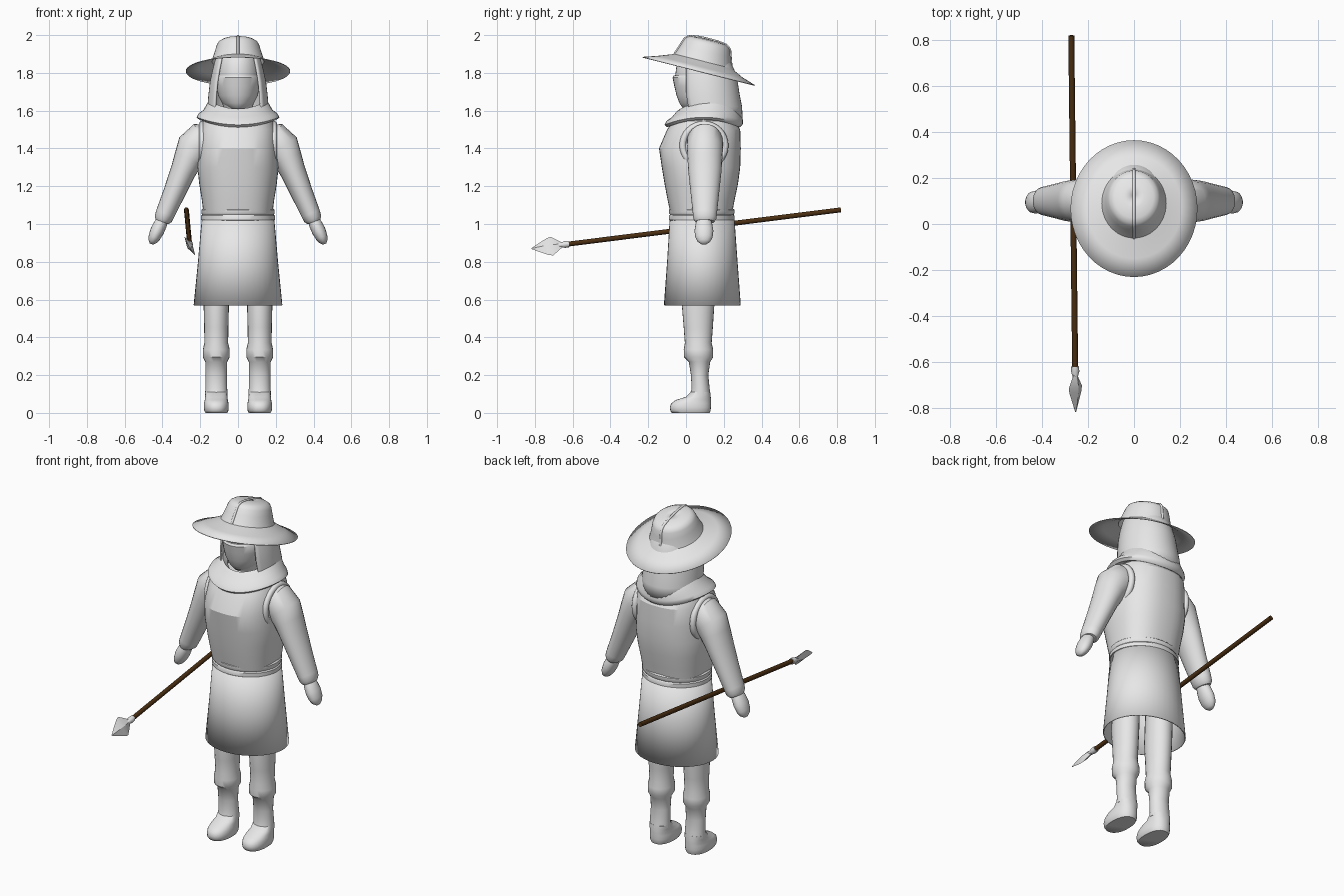
import bpy
import bmesh
from math import sin, cos, pi, radians, copysign
from mathutils import Vector, Matrix

default_cube = bpy.data.objects.get("Cube")
if default_cube:
    bpy.data.objects.remove(default_cube, do_unlink=True)


def make_material(name, colour):
    material = bpy.data.materials.new(name)
    material.use_nodes = True
    material.diffuse_color = colour
    material.node_tree.nodes["Principled BSDF"].inputs["Base Color"].default_value = colour
    return material


GREY = make_material("light grey", (0.8, 0.8, 0.8, 1))
BROWN = make_material("dark brown wood", (0.07, 0.028, 0.006, 1))


def finish(obj, material, angle, thickness=0):
    obj.data.materials.append(material)
    bpy.ops.object.select_all(action="DESELECT")
    obj.select_set(True)
    bpy.context.view_layer.objects.active = obj
    bpy.ops.object.shade_smooth_by_angle(angle=radians(angle))
    if thickness:
        shell = obj.modifiers.new("thickness", "SOLIDIFY")
        shell.thickness = thickness
    return obj


def loft(name, rings, sides=32, material=GREY, angle=40, power=2, gap=0,
         caps=True, thickness=0, matrix=None, drape=0):
    """Skin elliptical rings, each given as centre, first axis, second axis."""
    bm = bmesh.new()
    start = -pi / 2 + gap
    sweep = 2 * pi - 2 * gap
    count = sides + 1 if gap else sides
    rows = []
    for centre, u, v in rings:
        row = []
        for i in range(count):
            a = start + sweep * i / sides
            c = copysign(abs(cos(a)) ** (2 / power), cos(a))
            s = copysign(abs(sin(a)) ** (2 / power), sin(a))
            point = Vector(centre) + Vector(u) * c + Vector(v) * s
            point.z -= drape * s * s
            row.append(bm.verts.new(point))
        rows.append(row)
    for low, high in zip(rows, rows[1:]):
        for i in range(sides):
            j = (i + 1) % count
            bm.faces.new((low[i], low[j], high[j], high[i]))
    if caps and not gap:
        bm.faces.new(rows[0][::-1])
        bm.faces.new(rows[-1])
        bmesh.ops.recalc_face_normals(bm, faces=bm.faces)
    if matrix:
        bm.transform(matrix)
    mesh = bpy.data.meshes.new(name)
    bm.to_mesh(mesh)
    bm.free()
    obj = bpy.data.objects.new(name, mesh)
    bpy.context.collection.objects.link(obj)
    return finish(obj, material, angle, thickness)


def levels(rows, x=0):
    """Horizontal rings from height, half width, front y and back y."""
    return [((x, (front + back) / 2, z), (w, 0, 0), (0, (back - front) / 2, 0))
            for z, w, front, back in rows]


def limb(rows, side, y):
    """Rings across a path in the xz plane: x, z, radius in plane, radius along y."""
    points = [Vector((x * side, y, z)) for x, z, _, _ in rows]
    rings = []
    for i, (_, _, r, ry) in enumerate(rows):
        along = (points[min(i + 1, len(points) - 1)] - points[max(i - 1, 0)]).normalized()
        rings.append((points[i], Vector((along.z, 0, -along.x)) * r, (0, ry, 0)))
    return rings


# Coat: open skirt, rolled belt and chest with a crease
loft("skirt", levels([(0.57, 0.235, -0.117, 0.29), (0.8, 0.212, -0.1, 0.273),
                      (1.05, 0.19, -0.085, 0.255)]),
     sides=40, caps=False, thickness=0.006)
loft("belt", levels([(1.015, 0.18, -0.08, 0.245), (1.022, 0.196, -0.09, 0.257),
                     (1.044, 0.196, -0.09, 0.257), (1.05, 0.19, -0.085, 0.252),
                     (1.058, 0.194, -0.09, 0.257), (1.075, 0.194, -0.09, 0.257),
                     (1.085, 0.183, -0.08, 0.245)]), sides=40)
loft("torso", levels([(1.06, 0.183, -0.083, 0.245), (1.13, 0.192, -0.098, 0.258),
                      (1.21, 0.205, -0.113, 0.275), (1.3, 0.215, -0.128, 0.287),
                      (1.4, 0.208, -0.143, 0.29), (1.5, 0.202, -0.1, 0.287),
                      (1.545, 0.185, -0.07, 0.26), (1.57, 0.12, -0.02, 0.2)]),
     sides=40, power=2.4, angle=28)

# Neck cloth, draping lower at the front and back
loft("neck_cloth", levels([(1.57, 0.15, -0.05, 0.25), (1.552, 0.205, -0.1, 0.285),
                           (1.565, 0.219, -0.114, 0.3), (1.585, 0.208, -0.104, 0.302),
                           (1.605, 0.182, -0.075, 0.298), (1.635, 0.165, -0.05, 0.292),
                           (1.65, 0.15, -0.03, 0.275), (1.62, 0.13, 0, 0.25)]),
     sides=40, caps=False, drape=0.04, angle=60)

# Hood with an open front, head and face mask
loft("hood", levels([(1.55, 0.165, -0.04, 0.3), (1.62, 0.162, -0.05, 0.297),
                     (1.68, 0.157, -0.06, 0.285), (1.75, 0.149, -0.06, 0.274),
                     (1.82, 0.134, -0.055, 0.255), (1.88, 0.118, -0.04, 0.225),
                     (1.93, 0.08, 0, 0.18)]),
     gap=radians(50), thickness=0.01)
loft("head", levels([(1.6, 0.07, 0, 0.17), (1.7, 0.105, -0.045, 0.2),
                     (1.78, 0.114, -0.058, 0.22), (1.84, 0.108, -0.05, 0.21),
                     (1.89, 0.095, -0.03, 0.19), (1.93, 0.06, 0.02, 0.15)]))
loft("face_mask", levels([(1.605, 0.03, 0, 0.1), (1.615, 0.055, -0.018, 0.14),
                          (1.64, 0.085, -0.035, 0.18), (1.68, 0.105, -0.05, 0.2),
                          (1.73, 0.116, -0.062, 0.215), (1.775, 0.12, -0.071, 0.222),
                          (1.787, 0.112, -0.064, 0.215)]))

# Hat tilted towards the back: wide thin brim, crown and raised seam
tilt = Matrix.Translation((0, 0.067, 1.81)) @ Matrix.Rotation(radians(-14.1), 4, "X")
crown = [(0.156, 0.056), (0.148, 0.075), (0.136, 0.11), (0.125, 0.143),
         (0.115, 0.158), (0.095, 0.169), (0.05, 0.175), (0.002, 0.176)]
hat_profile = [(0.307, 0), (0.23, 0.025)] + crown
loft("hat", [((0, 0.01 if r < 0.2 else 0, h), (r * 0.9, 0, 0), (0, r, 0))
             for r, h in hat_profile],
     sides=48, caps=False, thickness=0.004, matrix=tilt, angle=35)
seam_path = [(-r, h) for r, h in crown] + [(r, h) for r, h in reversed(crown)]
seam_curve = bpy.data.curves.new("hat_seam", "CURVE")
seam_curve.dimensions = "3D"
seam_curve.bevel_depth = 0.007
seam_curve.bevel_resolution = 2
spline = seam_curve.splines.new("POLY")
spline.points.add(len(seam_path) - 1)
for point, (y, h) in zip(spline.points, seam_path):
    point.co = (*(tilt @ Vector((0, y + 0.01, h))), 1)
seam_curve.materials.append(GREY)
seam = bpy.data.objects.new("hat_seam", seam_curve)
bpy.context.collection.objects.link(seam)

# Paired arms, hands, armhole edges and legs
for label, side in (("left", 1), ("right", -1)):
    loft(label + "_sleeve", limb([(0.13, 1.44, 0.08, 0.08), (0.195, 1.435, 0.102, 0.095),
                                  (0.232, 1.4, 0.098, 0.096), (0.262, 1.345, 0.079, 0.092),
                                  (0.29, 1.28, 0.068, 0.088), (0.34, 1.16, 0.058, 0.075),
                                  (0.385, 1.055, 0.051, 0.064), (0.396, 1.028, 0.048, 0.061),
                                  (0.402, 1.012, 0.036, 0.05)], side, 0.1),
         sides=24)
    loft(label + "_hand", limb([(0.395, 1.03, 0.028, 0.035), (0.41, 1, 0.035, 0.044),
                                (0.427, 0.965, 0.037, 0.05), (0.443, 0.93, 0.032, 0.046),
                                (0.453, 0.908, 0.023, 0.034), (0.459, 0.894, 0.009, 0.014)],
                               side, 0.095),
         sides=20, angle=60)
    bpy.ops.mesh.primitive_torus_add(location=(side * 0.19, 0.095, 1.415),
                                     rotation=(0, pi / 2, 0), major_radius=0.112,
                                     minor_radius=0.018, major_segments=32, minor_segments=10)
    armhole = bpy.context.object
    armhole.name = label + "_armhole_edge"
    finish(armhole, GREY, 60)
    loft(label + "_leg", levels([(0.9, 0.07, 0, 0.16), (0.57, 0.067, -0.022, 0.15),
                                 (0.45, 0.064, -0.012, 0.142), (0.37, 0.063, -0.006, 0.136),
                                 (0.335, 0.071, -0.012, 0.144), (0.295, 0.071, -0.01, 0.144),
                                 (0.27, 0.058, 0.015, 0.128), (0.2, 0.056, 0.026, 0.118),
                                 (0.13, 0.058, 0.03, 0.125), (0.095, 0.059, 0.02, 0.13)],
                                side * 0.115), sides=24)
    loft(label + "_boot", levels([(0.11, 0.057, 0.025, 0.128), (0.085, 0.059, 0, 0.131),
                                  (0.068, 0.061, -0.055, 0.132), (0.05, 0.065, -0.078, 0.132),
                                  (0.03, 0.066, -0.086, 0.132), (0.012, 0.064, -0.083, 0.13),
                                  (0, 0.058, -0.075, 0.125)], side * 0.115),
         sides=28, power=2.3, angle=60)

# Spear: round wooden shaft, socket and flat faceted blade
butt = Vector((-0.273, 0.82, 1.075))
neck = Vector((-0.256, -0.63, 0.893))
along = (neck - butt).normalized()
wide = Vector((0.5, 0, -0.87))
wide = (wide - along * wide.dot(along)).normalized()
thin = along.cross(wide)


def spear_rings(rows):
    return [(neck + along * d, wide * w, thin * t) for d, w, t in rows]


loft("spear_shaft", [(butt, wide * 0.013, thin * 0.013), (neck, wide * 0.013, thin * 0.013)],
     sides=12, material=BROWN)
loft("spear_socket", spear_rings([(-0.01, 0.017, 0.017), (0.012, 0.018, 0.018),
                                  (0.03, 0.013, 0.013), (0.05, 0.012, 0.012)]), sides=12)
loft("spear_blade", spear_rings([(0.025, 0.014, 0.01), (0.05, 0.034, 0.013),
                                 (0.08, 0.057, 0.016), (0.1, 0.053, 0.015),
                                 (0.15, 0.026, 0.009), (0.19, 0.002, 0.002)]),
     sides=4, angle=20)
